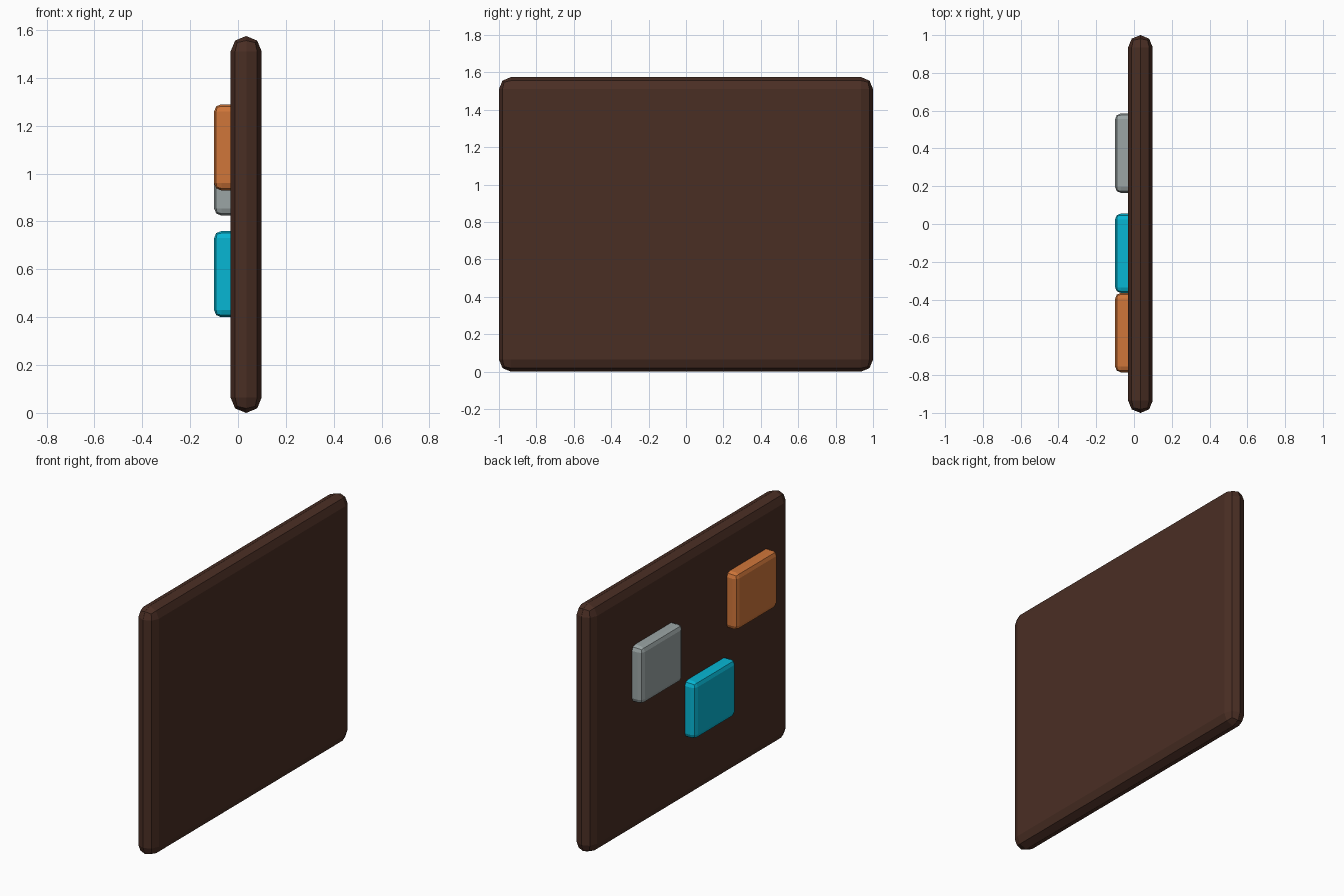
import bpy
import bmesh
from mathutils import Vector

default_cube = bpy.data.objects.get("Cube")
if default_cube:
    bpy.data.objects.remove(default_cube, do_unlink=True)


def make_material(name, rgb):
    mat = bpy.data.materials.new(name)
    mat.use_nodes = True
    colour = (*rgb, 1.0)
    mat.diffuse_color = colour
    mat.node_tree.nodes["Principled BSDF"].inputs["Base Color"].default_value = colour
    return mat


def rounded_box(name, low, high, bevel, mat):
    """Box between two corners with a two-segment rounded edge."""
    low, high = Vector(low), Vector(high)
    size, centre = high - low, (low + high) / 2
    bm = bmesh.new()
    bmesh.ops.create_cube(bm, size=1.0)
    bmesh.ops.scale(bm, vec=size, verts=bm.verts)
    bmesh.ops.bevel(bm, geom=bm.edges[:], offset=bevel, offset_type='OFFSET',
                    segments=2, profile=0.5, affect='EDGES')
    bmesh.ops.recalc_face_normals(bm, faces=bm.faces)
    mesh = bpy.data.meshes.new(name)
    bm.to_mesh(mesh)
    bm.free()
    mesh.materials.append(mat)
    obj = bpy.data.objects.new(name, mesh)
    obj.location = centre
    bpy.context.collection.objects.link(obj)
    return obj


brown = make_material("dark_brown", (0.0685, 0.0273, 0.0176))
orange = make_material("orange", (0.631, 0.181, 0.042))
grey = make_material("cool_grey", (0.328, 0.376, 0.376))
cyan = make_material("cyan", (0.002, 0.468, 0.658))

# Upright board, its narrow edges fully rounded
rounded_box("board", (-0.031, -1, 0), (0.099, 1, 1.575), 0.0645, brown)

# Square tiles standing out from the board: name, y start, z start, colour
TILE_WIDTH, TILE_HEIGHT = 0.42, 0.36
for name, y, z, mat in (("orange_tile", -0.785, 0.93, orange),
                        ("grey_tile", 0.165, 0.825, grey),
                        ("cyan_tile", -0.365, 0.4, cyan)):
    rounded_box(name, (-0.1, y, z), (0.0, y + TILE_WIDTH, z + TILE_HEIGHT), 0.03, mat)
